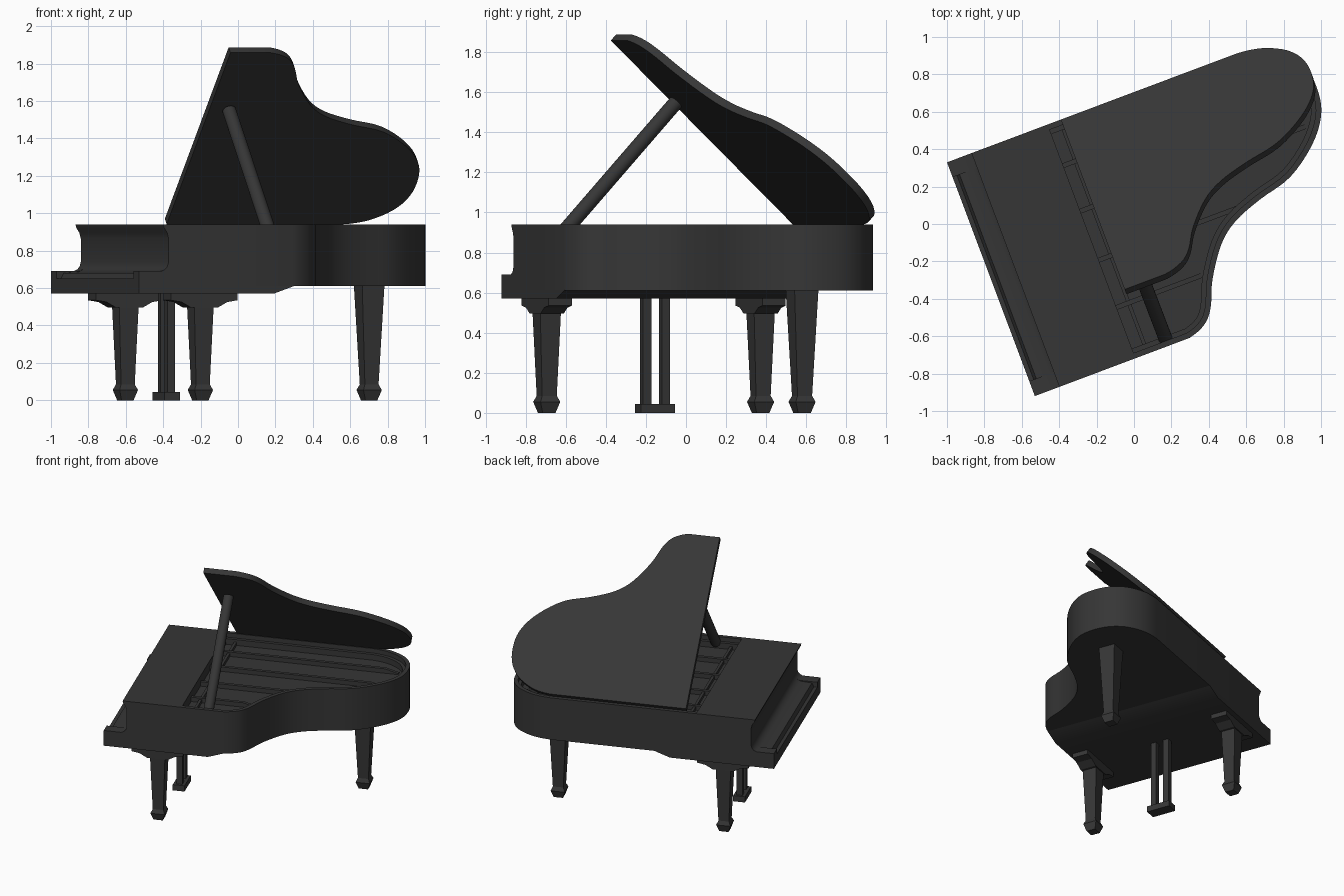
import bpy, bmesh, math
from mathutils import Matrix, Vector

if "Cube" in bpy.data.objects:
    bpy.data.objects.remove(bpy.data.objects["Cube"])

# Local frame: u runs keyboard -> tail, v across (right side = 0, left side = W)
W = 1.335
PLACE = Matrix.Translation((-0.53, -0.92, 0)) @ Matrix.Rotation(math.radians(20.6), 4, 'Z')

black = bpy.data.materials.new("black lacquer")
black.diffuse_color = (0.037, 0.037, 0.037, 1)
black.use_nodes = True
black.node_tree.nodes["Principled BSDF"].inputs["Base Color"].default_value = black.diffuse_color


def finish(name, bm, matrix=PLACE):
    bmesh.ops.recalc_face_normals(bm, faces=bm.faces)
    bm.transform(matrix)
    me = bpy.data.meshes.new(name)
    bm.to_mesh(me)
    bm.free()
    me.materials.append(black)
    ob = bpy.data.objects.new(name, me)
    bpy.context.collection.objects.link(ob)
    return ob


def loft(name, loops, matrix=PLACE):
    """Skin between closed loops of equal length and cap both ends."""
    bm = bmesh.new()
    rows = [[bm.verts.new(p) for p in loop] for loop in loops]
    n = len(rows[0])
    for a, b in zip(rows, rows[1:]):
        for i in range(n):
            j = (i + 1) % n
            bm.faces.new((a[i], a[j], b[j], b[i]))
    bm.faces.new(rows[0])
    bm.faces.new(rows[-1])
    return finish(name, bm, matrix)


def side_profile(name, pts, v0, v1):
    return loft(name, [[(u, v, z) for u, z in pts] for v in (v0, v1)])


def box(name, u0, u1, v0, v1, z0, z1):
    return side_profile(name, [(u0, z0), (u1, z0), (u1, z1), (u0, z1)], v0, v1)


# Curved outline of the case, from right cheek round the tail to the left side
CURVE = [(.75, 0), (.88, 0), (.984, .04), (1.047, .114), (1.109, .251), (1.22, .41),
         (1.334, .498), (1.495, .56), (1.688, .615), (1.857, .733), (1.957, .859),
         (1.99, .981), (1.979, 1.115), (1.914, 1.225), (1.793, 1.305), (1.656, W), (1.5, W)]


def outline(start):
    out = [Vector((start, 0))]
    for i in range(1, len(CURVE) - 2):
        p0, p1, p2, p3 = [Vector(CURVE[i + k]) for k in (-1, 0, 1, 2)]
        for s in range(4):
            t = s / 4
            out.append(0.5 * (2 * p1 + (p2 - p0) * t + (2 * p0 - 5 * p1 + 4 * p2 - p3) * t * t
                              + (3 * p1 - p0 - 3 * p2 + p3) * t ** 3))
    return out + [Vector(CURVE[-2]), Vector((start, W))]


def inset(pts, d):
    res = []
    for i, p in enumerate(pts):
        t = (pts[min(i + 1, len(pts) - 1)] - pts[max(i - 1, 0)])
        if i in (0, len(pts) - 1):
            t = Vector((1, 0)) if i == 0 else Vector((-1, 0))
        t.normalize()
        res.append(p + Vector((-t.y, t.x)) * d)
    return res


# Case: outer wall, rim, inner ledge and soundboard in one shell
shape = outline(.575)
bm = bmesh.new()
rows = [[bm.verts.new((p.x, p.y, z)) for p in inset(shape, d)]
        for d, z in ((0, .61), (0, .94), (.03, .94), (.03, .905), (.055, .905), (.055, .86))]
for a, b in zip(rows, rows[1:]):
    for i in range(len(a) - 1):
        bm.faces.new((a[i], a[i + 1], b[i + 1], b[i]))
bm.faces.new(rows[0])
bm.faces.new(rows[-1])
bm.faces.new([r[0] for r in rows] + [r[-1] for r in reversed(rows)])
case = finish("curved_case", bm)

# Keyboard end: cheeks at both sides, lower key slip between them
back = [(0, .57), (.77, .57), (.89, .612), (.575, .612), (.575, .94), (.14, .94),
        (.143, .925), (.162, .895), (.17, .865), (.17, .74), (.163, .715), (.15, .7), (.13, .69)]
cheeks = [side_profile("cheek_right", back + [(0, .69)], 0, .085),
          side_profile("cheek_left", back + [(0, .69)], W - .085, W)]
slip = side_profile("key_bed_and_front_lid", back[:-1] + [(.125, .685), (.04, .68), (.025, .65), (0, .65)],
                    .085, W - .085)

# Iron frame bars inside the case
for i, (v, end) in enumerate(((.29, 1.06), (.56, 1.4), (.84, 1.86), (1.10, 1.9))):
    side_profile(f"frame_bar_{i + 1}", [(.57, .85), (end, .85), (end, .868), (end - .1, .895), (.57, .895)],
                 v - .013, v + .013)
box("pin_block_bar", .635, .655, .05, W - .05, .85, .885)

# Open lid, swung up about the left edge
lid_shape = outline(.65)
swing = (PLACE @ Matrix.Translation((0, W, .97)) @ Matrix.Rotation(math.radians(-43.4), 4, 'X')
         @ Matrix.Translation((0, -W, 0)))
lid = loft("open_lid", [[(p.x, p.y, z) for p in lid_shape] for z in (-.04, 0)], swing)

# Lid prop
a, b = Vector((.168, -.612, .9)), Vector((-.047, -.05, 1.55))
bm = bmesh.new()
bmesh.ops.create_cone(bm, cap_ends=True, segments=20, radius1=.037, radius2=.037, depth=(b - a).length)
prop = finish("lid_prop", bm, Matrix.Translation((a + b) / 2)
              @ (b - a).to_track_quat('Z', 'Y').to_matrix().to_4x4())


# Square tapered legs with flared feet
def leg(name, u, v, top, top_size):
    loft(name, [[(u + x * s / 2, v + y * s / 2, z) for x, y in ((-1, -1), (1, -1), (1, 1), (-1, 1))]
                for z, s in ((0, .068), (.055, .105), (.085, .078), (top, top_size))])


leg("front_leg_right", .387, .095, .5, .11)
leg("front_leg_left", .387, W - .1, .5, .11)
leg("tail_leg", 1.68, .97, .615, .127)

# Brackets above the front legs
half = [(.19, .575), (.19, .535), (.13, .525), (.075, .495)]
prof = [(.387 + u, z) for u, z in half] + [(.387 - u, z) for u, z in reversed(half)]
for n, v in (("right", .095), ("left", W - .1)):
    side_profile("leg_bracket_" + n, prof, v - .062, v + .062)

# Pedal lyre
for n, v in (("right", .615), ("left", .715)):
    box("pedal_post_" + n, .385, .429, v - .022, v + .022, .03, .58)
box("pedal_base", .363, .45, .574, .755, 0, .045)

# Smooth the curved parts, keep the edges crisp
bpy.ops.object.select_all(action='DESELECT')
for ob in [case, lid, prop, slip] + cheeks:
    ob.select_set(True)
bpy.context.view_layer.objects.active = case
bpy.ops.object.shade_smooth_by_angle(angle=math.radians(30))
